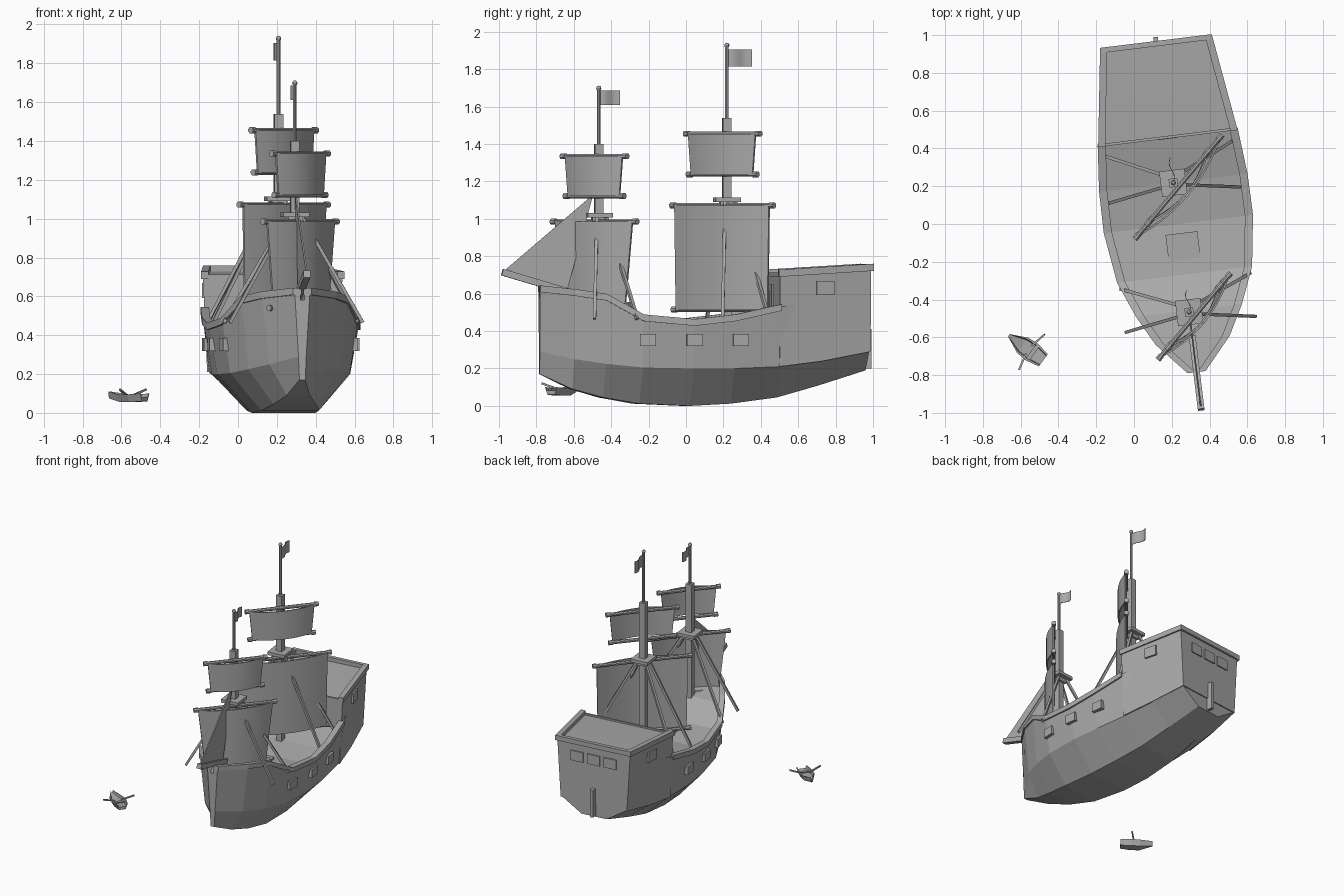
import bpy, bmesh, math
from mathutils import Matrix, Vector

cube = bpy.data.objects.get("Cube")
if cube:
    bpy.data.objects.remove(cube, do_unlink=True)

grey = bpy.data.materials.new("plain_grey")
grey.use_nodes = True
GREY = (0.4, 0.4, 0.4, 1)
grey.diffuse_color = GREY
grey.node_tree.nodes["Principled BSDF"].inputs["Base Color"].default_value = GREY

SHIP = Matrix.Translation((0.235, 0, 0)) @ Matrix.Rotation(math.radians(7), 4, 'Z')
BOAT = Matrix.Translation((-0.565, -0.66, 0)) @ Matrix.Rotation(math.radians(54), 4, 'Z')
SIDES = ((1, "left"), (-1, "right"))


def add(name, bm, place=SHIP, smooth=False):
    bmesh.ops.recalc_face_normals(bm, faces=bm.faces)
    bm.transform(place)
    mesh = bpy.data.meshes.new(name)
    bm.to_mesh(mesh)
    bm.free()
    mesh.materials.append(grey)
    ob = bpy.data.objects.new(name, mesh)
    bpy.context.collection.objects.link(ob)
    if smooth:
        bpy.ops.object.select_all(action='DESELECT')
        ob.select_set(True)
        bpy.context.view_layer.objects.active = ob
        bpy.ops.object.shade_smooth_by_angle(angle=math.radians(30))
    return ob


def loft(name, sections, place=SHIP, smooth=False):
    """Skin closed cross-sections and cap both ends."""
    bm = bmesh.new()
    rings = [[bm.verts.new(p) for p in s] for s in sections]
    n = len(rings[0])
    for a, b in zip(rings, rings[1:]):
        for i in range(n):
            j = (i + 1) % n
            bm.faces.new((a[i], a[j], b[j], b[i]))
    bm.faces.new(rings[0])
    bm.faces.new(rings[-1])
    return add(name, bm, place, smooth)


def box(name, centre, size, turn=0, place=SHIP):
    bm = bmesh.new()
    bmesh.ops.create_cube(bm, size=1)
    bm.transform(Matrix.Translation(centre) @ Matrix.Rotation(turn, 4, 'Z')
                 @ Matrix.Diagonal((*size, 1)))
    return add(name, bm, place)


def rod(name, a, b, r, sides=8, place=SHIP):
    """Prism between two points; four sides make a square bar."""
    a, b = Vector(a), Vector(b)
    bm = bmesh.new()
    bmesh.ops.create_cone(bm, cap_ends=True, segments=sides, radius1=r, radius2=r,
                          depth=(b - a).length)
    spin = Matrix.Rotation(math.pi / sides, 4, 'Z')
    bm.transform(Matrix.Translation((a + b) / 2)
                 @ (b - a).to_track_quat('Z', 'Y').to_matrix().to_4x4() @ spin)
    return add(name, bm, place, sides > 4)


def ball(name, centre, r):
    bm = bmesh.new()
    bmesh.ops.create_uvsphere(bm, u_segments=10, v_segments=6, radius=r)
    bm.transform(Matrix.Translation(centre))
    add(name, bm, SHIP, True)


# Hull stations: y, keel z, keel half width, knuckle z, half width, rail z, half width
STATIONS = [
    (-0.79, 0.17, 0.015, 0.29, 0.02, 0.63, 0.04),
    (-0.62, 0.09, 0.06, 0.25, 0.15, 0.61, 0.19),
    (-0.46, 0.045, 0.11, 0.225, 0.24, 0.585, 0.275),
    (-0.27, 0.012, 0.15, 0.205, 0.31, 0.475, 0.352),
    (0, 0, 0.165, 0.2, 0.345, 0.45, 0.39),
    (0.22, 0.012, 0.165, 0.2, 0.345, 0.475, 0.388),
    (0.47, 0.045, 0.15, 0.21, 0.33, 0.53, 0.365),
    (0.7, 0.11, 0.13, 0.24, 0.3, 0.58, 0.3),
    (0.955, 0.19, 0.1, 0.29, 0.255, 0.6, 0.255)]
hull = []
for y, kz, kw, nz, nw, rz, rw in STATIONS:
    half = [(kw, kz), (nw, nz), (rw, rz), (rw - 0.03, rz), (rw - 0.03, rz - 0.05)]
    hull.append([(x, y, z) for x, z in half] + [(-x, y, z) for x, z in reversed(half)])
loft("hull", hull)

# Rails along the bulwarks
for s, side in SIDES:
    loft(side + "_rail", [[(s * (st[6] + dx), st[0], st[5] + dz) for dx, dz in
                           ((-0.035, -0.022), (0.008, -0.022), (0.008, 0.014), (-0.035, 0.014))]
                          for st in STATIONS[:7]])

# Stern castle with its rails
loft("stern_castle", [[(-b, y, zb), (b, y, zb), (t, y, zt), (-t, y, zt)] for y, b, zb, t, zt in
                      ((0.463, 0.34, 0.21, 0.362, 0.7),
                       (0.7, 0.307, 0.24, 0.327, 0.715),
                       (0.962, 0.262, 0.29, 0.288, 0.73))])
for s, side in SIDES:
    loft(side + "_castle_rail", [[(s * (w + dx), y, z + dz) for dx, dz in
                                  ((-0.028, -0.02), (0.01, -0.02), (0.01, 0.018), (-0.028, 0.018))]
                                 for y, w, z in ((0.455, 0.362, 0.71), (0.975, 0.288, 0.742))])
box("stern_rail", (0, 0.962, 0.741), (0.59, 0.028, 0.036))
box("castle_front_rail", (0, 0.463, 0.702), (0.7, 0.014, 0.02))
box("castle_door", (0, 0.46, 0.57), (0.11, 0.012, 0.16))

# Windows, gun ports, hatch and rudder
for i in (-1, 0, 1):
    box("stern_window", (i * 0.13, 0.965, 0.63), (0.1, 0.012, 0.075))
for s, side in SIDES:
    box(side + "_castle_window", (s * 0.325, 0.71, 0.63), (0.02, 0.095, 0.075), s * 0.154)
    for x, y, turn in ((0.338, -0.245, -0.15), (0.372, 0, 0), (0.37, 0.25, 0)):
        box(side + "_gun_port", (s * x, y, 0.352), (0.035, 0.085, 0.065), s * turn)
box("deck_hatch", (0.01, -0.12, 0.413), (0.17, 0.14, 0.02))
box("rudder", (0, 0.975, 0.305), (0.025, 0.045, 0.21))

# Bowsprit and jib
rod("bowsprit", (0, -0.99, 0.715), (0, -0.6, 0.6), 0.025, 4)
loft("jib_sail", [[(x, -0.97, 0.73), (x, -0.5, 1.13), (x, -0.64, 0.62)]
                  for x in (-0.004, 0.004)])

# Rigged masts
YAW = math.radians(43)
ALONG = Vector((math.cos(YAW), math.sin(YAW), 0))
AHEAD = Vector((math.sin(YAW), -math.cos(YAW), 0))


def sail(name, y, top, bottom, belly):
    """Square sail between two yards, each given as (height, length)."""
    base = Vector((0, y, 0)) + AHEAD * 0.035
    for level, (z, length) in (("upper", top), ("lower", bottom)):
        mid = base + Vector((0, 0, z))
        ends = [mid + ALONG * length * k / 2 for k in (-1, 1)]
        rod(name + "_" + level + "_yard", *ends, 0.013)
        for k, end in zip((-1, 1), ends):
            rod(name + "_yard_cap", end - ALONG * k * 0.03, end, 0.017)
    sections = []
    for i in range(9):
        t = i / 4 - 1
        bow = belly * (1 - t * t)
        ring = []
        for (z, length), depth in ((top, 0.0), (top, 0.01), (bottom, 0.01), (bottom, 0.0)):
            ring.append(base + ALONG * t * (length / 2 - 0.03) + AHEAD * (bow + depth)
                        + Vector((0, 0, z)))
        sections.append(ring)
    loft(name, sections, SHIP, True)


def mast(name, y, base, top, tip, nest, flag_len, flag_z, feet):
    box(name, (0, y, (base + top) / 2), (0.046, 0.046, top - base))
    rod(name + "_pole", (0, y, top - 0.02), (0, y, tip - 0.01), 0.01)
    ball(name + "_finial", (0, y, tip - 0.012), 0.014)
    box(name + "_nest", (0, y, nest), (0.135, 0.135, 0.024))
    box(name + "_nest_brace", (0, y, nest - 0.025), (0.075, 0.075, 0.03))
    # Waving flag
    low, high = flag_z
    loft(name + "_flag", [[(0.01 * math.sin(i * 1.05) + dx, y + flag_len * i / 6, z)
                           for dx, z in ((-0.002, low), (0.002, low), (0.002, high), (-0.002, high))]
                          for i in range(7)], SHIP, True)
    # Shrouds
    for s, side in SIDES:
        for foot_y in feet:
            rod(name + "_" + side + "_shroud",
                (s * 0.03, y + (foot_y - y) * 0.2, nest),
                (s * 0.345, foot_y, 0.465), 0.012, 4)


mast("main_mast", 0.22, 0.35, 1.54, 1.94, 1.102, 0.135, (1.815, 1.905), (0.155, 0.405))
sail("main_sail", 0.22, (1.072, 0.72), (0.515, 0.7), 0.06)
sail("main_topsail", 0.22, (1.455, 0.53), (1.238, 0.49), 0.05)
mast("fore_mast", -0.47, 0.42, 1.4, 1.71, 1.02, 0.115, (1.61, 1.685), (-0.535, -0.305))
sail("fore_sail", -0.47, (0.985, 0.6), (0.54, 0.5), 0.055)
sail("fore_topsail", -0.47, (1.335, 0.46), (1.122, 0.42), 0.045)

# Rowing boat: open hull, bench and oars
boat = []
for y, w, low, high in ((-0.105, 0.04, 0.06, 0.1), (-0.03, 0.055, 0.055, 0.095),
                        (0.03, 0.05, 0.055, 0.095), (0.12, 0.008, 0.075, 0.11)):
    half = [(w * 0.6, low), (w, high), (w * 0.8, high), (w * 0.7, high - 0.018)]
    boat.append([(x, y, z) for x, z in half] + [(-x, y, z) for x, z in reversed(half)])
loft("rowing_boat", boat, BOAT)
box("rowing_bench", (0, -0.035, 0.088), (0.085, 0.022, 0.008), 0, BOAT)
for s, side in SIDES:
    rod(side + "_oar", (s * 0.025, -0.01, 0.09), (s * 0.115, -0.03, 0.12), 0.007, 4, BOAT)
